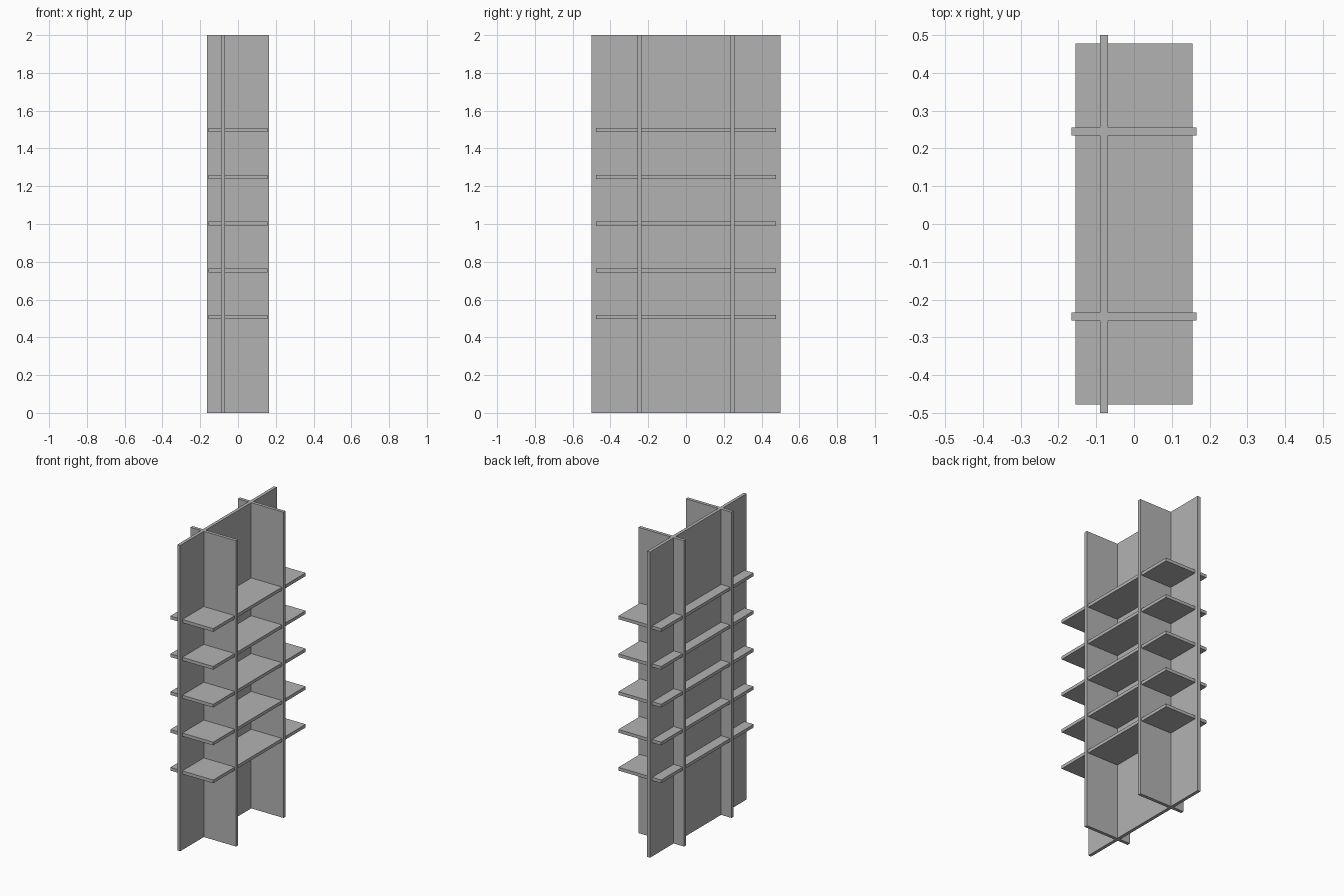
import bpy

if "Cube" in bpy.data.objects:
    bpy.data.objects.remove(bpy.data.objects["Cube"])

T = 0.021  # board thickness

grey = bpy.data.materials.new("board_grey")
grey.diffuse_color = (0.45, 0.45, 0.45, 1.0)
grey.use_nodes = True
grey.node_tree.nodes["Principled BSDF"].inputs["Base Color"].default_value = grey.diffuse_color


def board(name, centre, size):
    """Axis-aligned flat board."""
    bpy.ops.mesh.primitive_cube_add(size=1, location=centre)
    ob = bpy.context.object
    ob.name = name
    ob.scale = size
    bpy.ops.object.transform_apply(location=False, rotation=False, scale=True)
    ob.data.materials.append(grey)
    return ob


# Long upright panel, set off centre
board("long_panel", (-0.079, 0, 1), (T, 1.0, 2.0))

# Two upright cross panels
for i, y in enumerate((-0.245, 0.245)):
    board(f"cross_panel_{i + 1}", (0, y, 1), (0.33, T, 2.0))

# Five shelves slotted through the uprights
for i in range(5):
    board(f"shelf_{i + 1}", (0, 0, 1.002 + (i - 2) * 0.2475), (0.31, 0.955, T))
